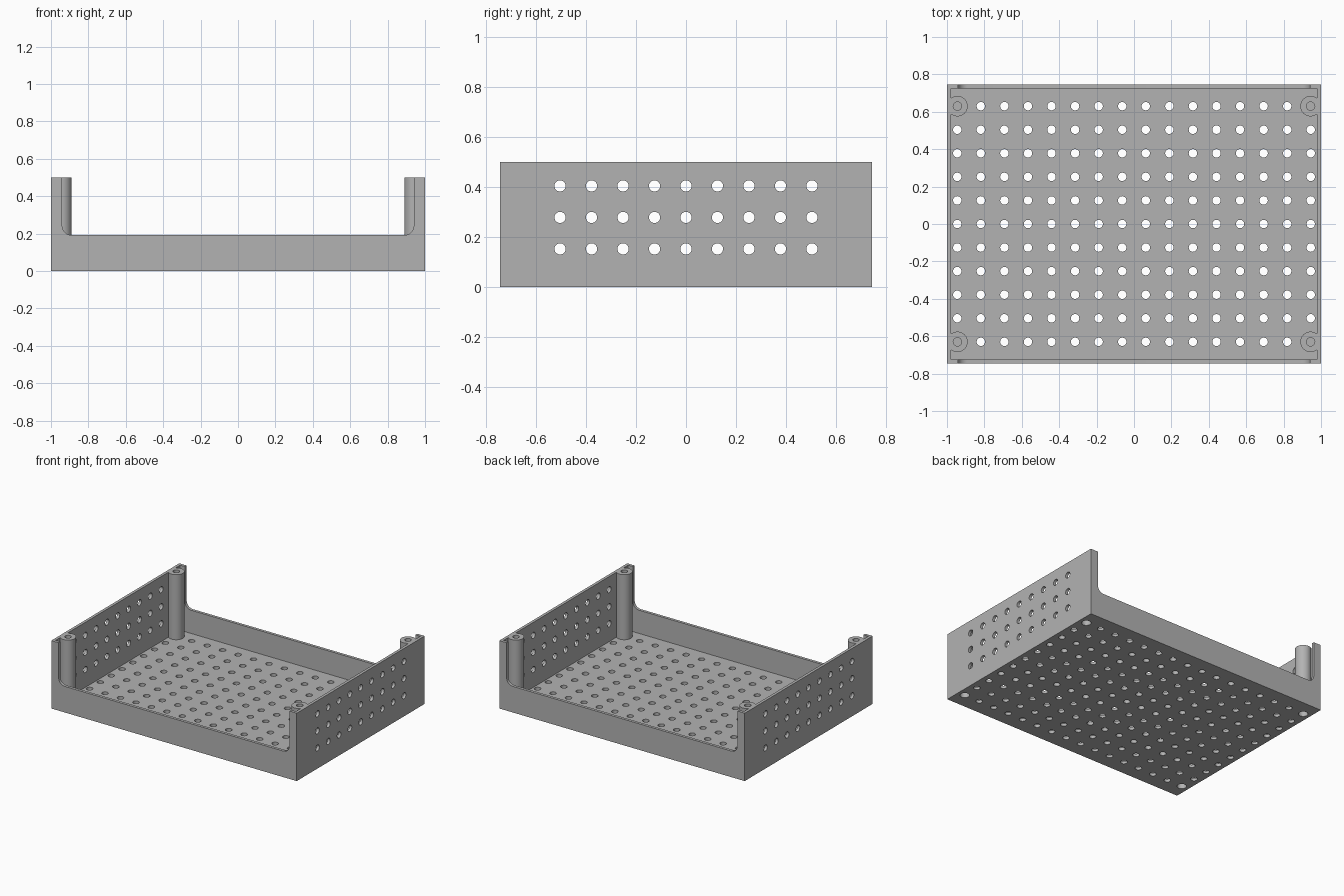
import bpy, bmesh, math
from mathutils import Matrix

old = bpy.data.objects.get("Cube")
if old:
    bpy.data.objects.remove(old, do_unlink=True)

HX, HY, H = 1.0, 0.745, 0.5      # outer half sizes and height
WALL, PITCH, HOLE = 0.021, 0.126, 0.0225
POST_X, POST_Y, POST_R = 0.944, 0.63, 0.0545

grey = bpy.data.materials.new("grey plastic")
grey.use_nodes = True
colour = (0.45, 0.45, 0.45, 1)
grey.diffuse_color = colour
grey.node_tree.nodes["Principled BSDF"].inputs["Base Color"].default_value = colour


def add_box(bm, x, y, z):
    """Box from three (low, high) ranges."""
    size = [r[1] - r[0] for r in (x, y, z)]
    mid = [(r[0] + r[1]) / 2 for r in (x, y, z)]
    bmesh.ops.create_cube(bm, size=1, matrix=Matrix.Translation(mid) @ Matrix.Diagonal((*size, 1)))


def add_rod(bm, centre, radius, depth, sides=24, along_x=False):
    turn = Matrix.Rotation(math.pi / 2, 4, 'Y') if along_x else Matrix()
    bmesh.ops.create_cone(bm, cap_ends=True, segments=sides, radius1=radius, radius2=radius,
                          depth=depth, matrix=Matrix.Translation(centre) @ turn)


def finish(name, bm, helper=True):
    bmesh.ops.recalc_face_normals(bm, faces=bm.faces)
    mesh = bpy.data.meshes.new(name)
    bm.to_mesh(mesh)
    bm.free()
    mesh.materials.append(grey)
    ob = bpy.data.objects.new(name, mesh)
    bpy.context.collection.objects.link(ob)
    if helper:
        ob.hide_render = True
        ob.display_type = 'WIRE'
    return ob


def cut(target, cutter):
    """Subtract the cutter for good and remove it."""
    mod = target.modifiers.new("cut", 'BOOLEAN')
    mod.operation, mod.solver, mod.object = 'DIFFERENCE', 'EXACT', cutter
    bpy.context.view_layer.objects.active = target
    bpy.ops.object.modifier_apply(modifier=mod.name)
    bpy.data.objects.remove(cutter, do_unlink=True)


corners = [(sx * POST_X, sy * POST_Y) for sx in (-1, 1) for sy in (-1, 1)]

# Solid tray block
bm = bmesh.new()
add_box(bm, (-HX, HX), (-HY, HY), (0, H))
tray = finish("perforated_tray", bm, helper=False)

# Cavity that leaves the corner posts standing
bm = bmesh.new()
add_box(bm, (-HX + WALL, HX - WALL), (-HY + WALL, HY - WALL), (WALL, H + 0.1))
cavity = finish("cavity", bm)
bm = bmesh.new()
for x, y in corners:
    add_rod(bm, (x, y, H / 2), POST_R, 2, 48)
cut(cavity, finish("corner_posts", bm))
cut(tray, cavity)

# Low front and back walls: opening with rounded lower corners
edge, low, fillet = 0.94, 0.192, 0.05
outline = [(edge, H + 0.1)]
for i in range(9):
    a = -i * math.pi / 16
    outline.append((edge - fillet + fillet * math.cos(a), low + fillet + fillet * math.sin(a)))
outline += [(-x, z) for x, z in reversed(outline)]
for side in (-1, 1):
    bm = bmesh.new()
    face = bm.faces.new([bm.verts.new((x, side * 0.7, z)) for x, z in outline])
    grown = bmesh.ops.extrude_face_region(bm, geom=[face])["geom"]
    bmesh.ops.translate(bm, vec=(0, side * 0.1, 0),
                        verts=[v for v in grown if isinstance(v, bmesh.types.BMVert)])
    cut(tray, finish("wall_opening", bm))

# Floor holes, skipping the four post positions
bm = bmesh.new()
for i in range(16):
    for j in range(-5, 6):
        if not (i in (0, 15) and abs(j) == 5):
            add_rod(bm, ((i - 7.5) * PITCH, j * PITCH, 0), HOLE, 0.1)
# Side wall holes
for sx in (-1, 1):
    for j in range(-4, 5):
        for k in range(3):
            add_rod(bm, (sx * HX, j * PITCH, 0.152 + k * PITCH), HOLE, 0.1, along_x=True)
# Blind screw holes in the post tops, wider recesses underneath
for x, y in corners:
    add_rod(bm, (x, y, H), HOLE, 0.3)
    add_rod(bm, (x, y, 0), 0.032, 0.2)
cut(tray, finish("hole_pins", bm))

bpy.ops.object.select_all(action='DESELECT')
tray.select_set(True)
bpy.context.view_layer.objects.active = tray
bpy.ops.object.shade_smooth_by_angle(angle=math.radians(30))
